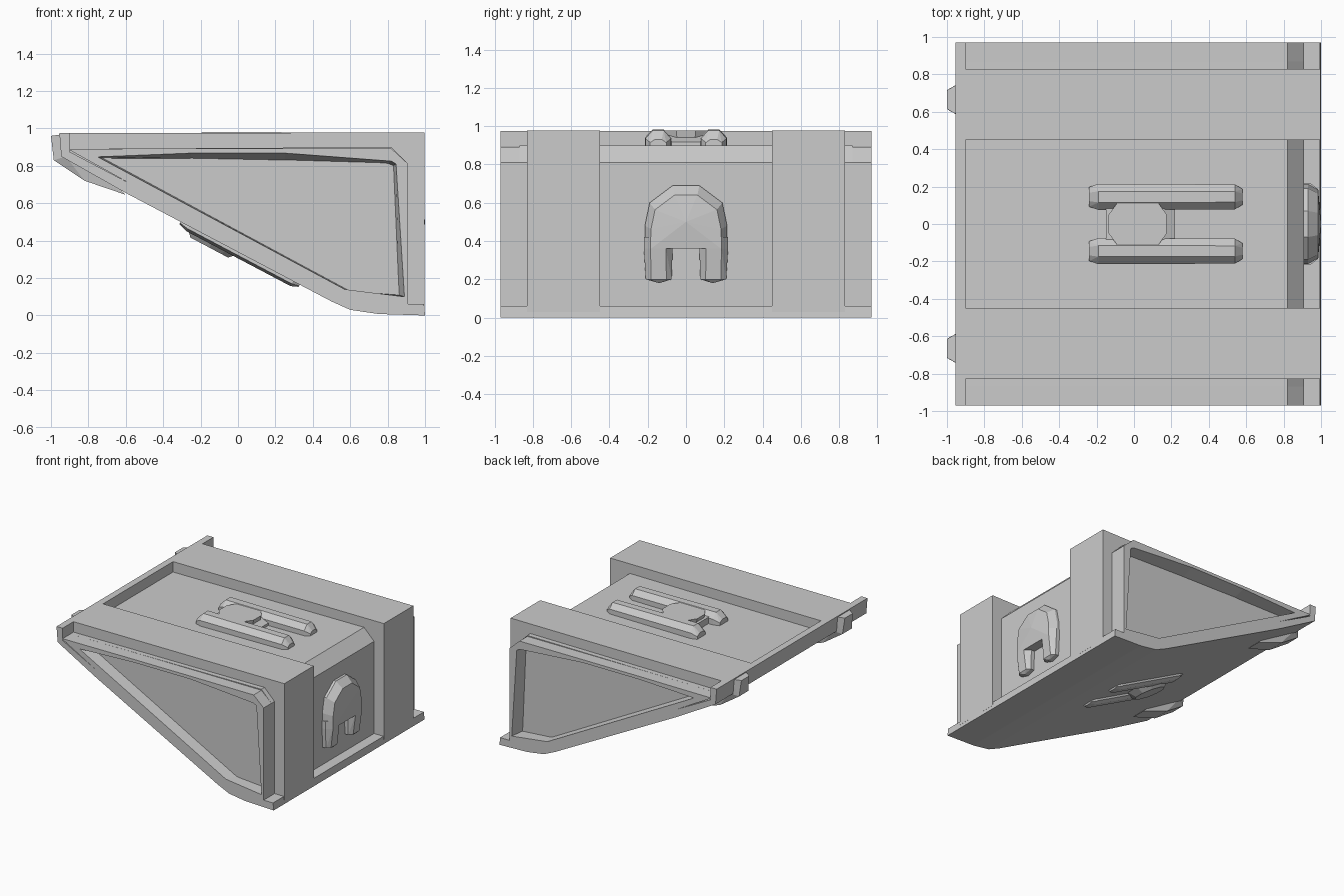
import bpy, bmesh, math
from mathutils import Matrix, Vector

if "Cube" in bpy.data.objects:
    bpy.data.objects.remove(bpy.data.objects["Cube"])


def finish(name, bm, mat=None):
    if mat is not None:
        bm.transform(mat)
    bmesh.ops.recalc_face_normals(bm, faces=bm.faces[:])
    me = bpy.data.meshes.new(name)
    bm.to_mesh(me)
    bm.free()
    ob = bpy.data.objects.new(name, me)
    bpy.context.collection.objects.link(ob)
    return ob


def extrude_xz(name, pts, y0, y1):
    bm = bmesh.new()
    a = [bm.verts.new((x, y0, z)) for x, z in pts]
    b = [bm.verts.new((x, y1, z)) for x, z in pts]
    n = len(pts)
    bm.faces.new(a)
    bm.faces.new(b[::-1])
    for i in range(n):
        j = (i + 1) % n
        bm.faces.new((a[i], b[i], b[j], a[j]))
    return finish(name, bm)


def hull(name, pts, mat=None):
    bm = bmesh.new()
    for p in pts:
        bm.verts.new(p)
    r = bmesh.ops.convex_hull(bm, input=bm.verts[:])
    loose = [v for v in bm.verts if not v.link_faces]
    bmesh.ops.delete(bm, geom=loose, context='VERTS')
    bmesh.ops.dissolve_limit(bm, angle_limit=0.01, verts=bm.verts[:], edges=bm.edges[:])
    return finish(name, bm, mat)


def rail(name, u0, u1, v, h, mat):
    # ridge with sloped sides and pinched ends
    pts = []
    for u, k, hh in ((u0, 0.75, 0.45), (u0 + 0.05, 1, 1), (u1 - 0.04, 0.95, 0.95), (u1, 0.6, 0.4)):
        for dv, w in ((-0.07, -0.02), (-0.07, h * 0.5), (-0.03, h), (0.03, h), (0.07, h * 0.5), (0.07, -0.02)):
            pts.append((u, v + dv * k, w * hh if w > 0 else w))
    return hull(name, pts, mat)


def disc(name, u, r0, r1, h, mat, n=10):
    pts = []
    for i in range(n):
        t = 2 * math.pi * (i + 0.5) / n
        c, s = math.cos(t), math.sin(t)
        pts += [(u + r0 * c, r0 * s, -0.02), (u + r1 * c, r1 * s, h)]
    return hull(name, pts, mat)


# core body between the recessed side panels
extrude_xz("core_body", [(-0.92, 0.89), (0.82, 0.90), (0.91, 0.81), (0.91, 0.03),
                         (0.62, 0.06), (-0.92, 0.86)], -0.87, 0.87)

# sloped skid plate with front lip and rear foot
extrude_xz("skid_plate", [(-0.955, 0.975), (-0.945, 0.85), (-0.6, 0.655), (0.5, 0.075), (0.6, 0.03),
                          (0.75, 0.008), (1.0, 0.0), (0.995, 0.06), (0.88, 0.06), (0.62, 0.075),
                          (-0.90, 0.875), (-0.90, 0.975)], -0.97, 0.97)

# side frames around the triangular recesses
outer = [(-0.91, 0.89), (-0.25, 0.893), (0.25, 0.893), (0.82, 0.892), (0.91, 0.81), (0.91, 0.04), (0.60, 0.05)]
front = [(-0.75, 0.848), (-0.25, 0.868), (0.25, 0.868), (0.82, 0.825), (0.845, 0.81), (0.89, 0.10), (0.57, 0.14)]
inner = [(-0.72, 0.840), (-0.25, 0.838), (0.25, 0.828), (0.80, 0.812), (0.83, 0.80), (0.86, 0.11), (0.60, 0.13)]
for s, side in ((-1, "front"), (1, "back")):
    bm = bmesh.new()
    loops = [[bm.verts.new((x, s * y, z)) for x, z in pts]
             for pts, y in ((outer, 0.83), (outer, 0.97), (front, 0.97), (inner, 0.86))]
    for k in range(4):
        p, q = loops[k], loops[(k + 1) % 4]
        for i in range(7):
            j = (i + 1) % 7
            bm.faces.new((p[i], p[j], q[j], q[i]))
    finish(side + "_side_frame", bm)

    # raised band running over the top and down the rear
    extrude_xz(side + "_band", [(-0.90, 0.87), (-0.90, 0.975), (0.998, 0.978), (0.998, 0.03), (0.62, 0.06)],
               s * 0.45, s * 0.83)

    # clamp wrapped around the front lip
    pts = []
    for x, z, w in ((-1.0, 0.96, 0.05), (-0.985, 0.83, 0.06), (-0.82, 0.72, 0.07),
                    (-0.6, 0.645, 0.06), (-0.93, 0.97, 0.09), (-0.92, 0.85, 0.09)):
        pts += [(x, s * 0.665 - w, z), (x, s * 0.665 + w, z)]
    hull(side + "_lip_clamp", pts)

# fixture on the top panel
top = Matrix.Translation((0, 0, 0.897))
for v, n in ((-0.145, "front"), (0.145, "back")):
    rail("top_rail_" + n, -0.24, 0.58, v, 0.085, top)
disc("top_disc", 0.02, 0.14, 0.163, 0.08, top)
hull("top_bridge", [(x, y, z) for y in (-0.1, 0.1)
                    for x, z in ((-0.15, -0.02), (0.22, -0.02), (0.22, 0.02), (0.14, 0.055), (-0.15, 0.05))], top)

# fixture on the sloped underside
a = math.atan2(-0.53, 1.0)
u = Vector((math.cos(a), 0, math.sin(a)))
w = Vector((math.sin(a), 0, -math.cos(a)))
v = w.cross(u)
under = Matrix((u, v, w)).transposed().to_4x4()
under.translation = (-0.13, 0, 0.407)
disc("under_disc", 0.0, 0.19, 0.12, 0.05, under)
for dv, n in ((-0.145, "front"), (0.145, "back")):
    rail("under_rail_" + n, -0.2, 0.52, dv, 0.03, under)

# arched fixture on the rear wall
half = [(0.215, 0.36), (0.215, 0.48), (0.19, 0.60), (0.07, 0.69)]
ring = half + [(-y, z) for y, z in half[::-1]]
pts = [(0.90, y, z) for y, z in ring] + [(0.93, y, z) for y, z in ring]
pts += [(0.985, y * 0.85, 0.36 + (z - 0.36) * 0.85) for y, z in ring] + [(1.0, 0, 0.5)]
hull("rear_arch_head", pts)
for s, n in ((-1, "front"), (1, "back")):
    pts = []
    for z, y0, y1, d in ((0.42, 0.07, 0.22, 0.985), (0.36, 0.07, 0.22, 0.985), (0.20, 0.075, 0.21, 0.965)):
        m = (y0 + y1) / 2
        pts += [(0.90, s * y0, z), (0.94, s * y0, z), (d, s * (m - 0.04), z),
                (d, s * (m + 0.04), z), (0.94, s * y1, z), (0.90, s * y1, z)]
    pts += [(0.90, s * 0.14, 0.18), (0.945, s * 0.14, 0.18)]
    hull("rear_arch_leg_" + n, pts)
